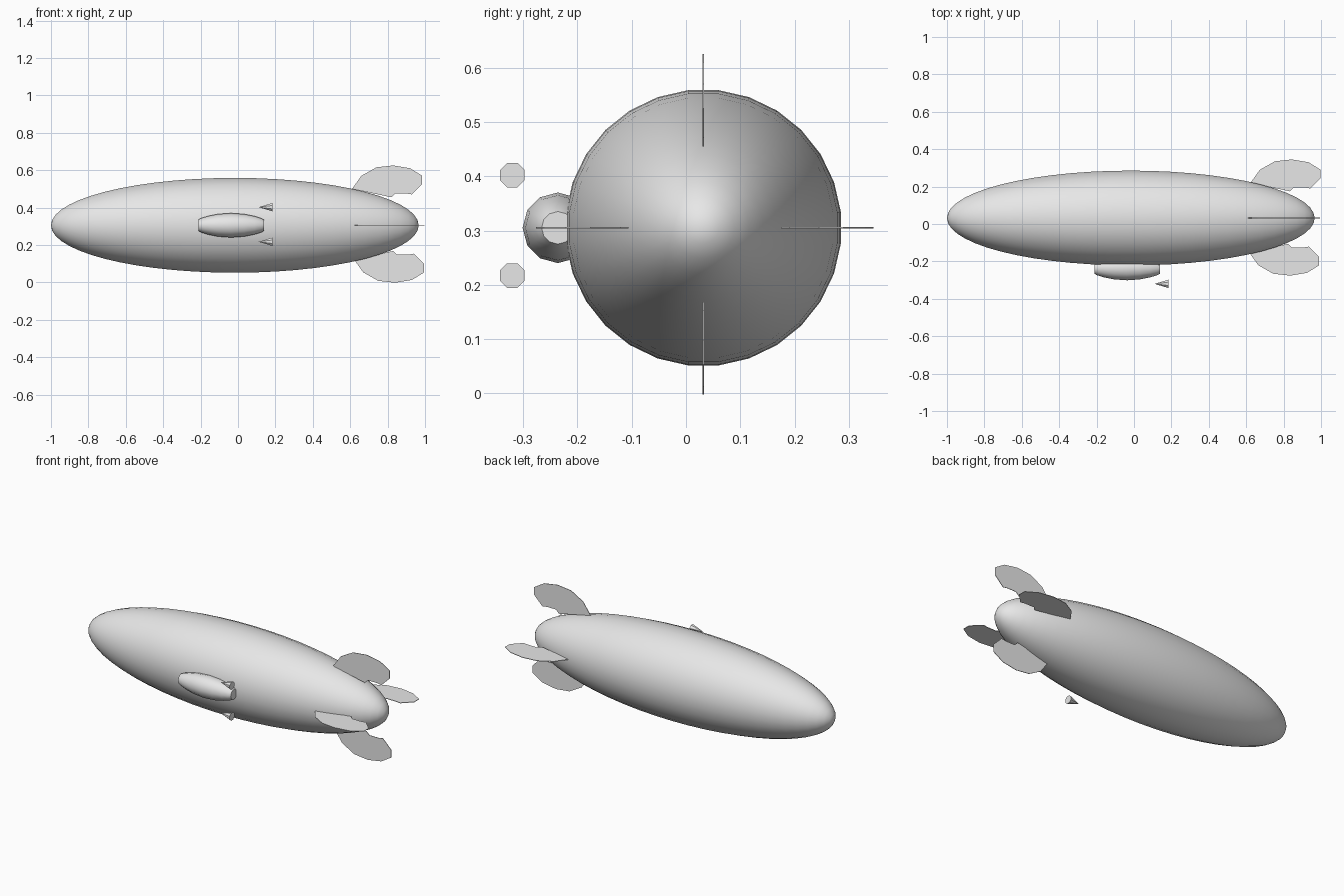
import bpy, bmesh, math
from mathutils import Matrix, Vector

cube = bpy.data.objects.get("Cube")
if cube:
    bpy.data.objects.remove(cube, do_unlink=True)

CY, CZ = 0.032, 0.305          # long axis of the airship

grey = bpy.data.materials.new("light grey")
grey.diffuse_color = (0.8, 0.8, 0.8, 1)
grey.use_nodes = True
grey.node_tree.nodes["Principled BSDF"].inputs["Base Color"].default_value = (0.8, 0.8, 0.8, 1)


def finish(name, bm, smooth=None):
    bmesh.ops.recalc_face_normals(bm, faces=bm.faces[:])
    mesh = bpy.data.meshes.new(name)
    bm.to_mesh(mesh)
    bm.free()
    mesh.materials.append(grey)
    obj = bpy.data.objects.new(name, mesh)
    bpy.context.collection.objects.link(obj)
    if smooth:
        bpy.ops.object.select_all(action='DESELECT')
        obj.select_set(True)
        bpy.context.view_layer.objects.active = obj
        bpy.ops.object.shade_smooth_by_angle(angle=math.radians(smooth))
    return obj


def lathe_x(name, profile, centre, sides, turn=0.0, smooth=None):
    """Revolve (x, radius) pairs around a line parallel to x, capping both ends."""
    bm = bmesh.new()
    rings = []
    for x, r in profile:
        count = sides if r > 0 else 1
        rings.append([bm.verts.new((x,
                                    centre[0] + r * math.cos((k + turn) * math.tau / sides),
                                    centre[1] + r * math.sin((k + turn) * math.tau / sides)))
                      for k in range(count)])
    for a, b in zip(rings, rings[1:]):
        for k in range(sides):
            n = (k + 1) % sides
            quad = [a[k % len(a)], a[n % len(a)], b[n % len(b)], b[k % len(b)]]
            bm.faces.new(list(dict.fromkeys(quad)))
    for ring in (rings[0], rings[-1]):
        if len(ring) > 1:
            bm.faces.new(ring)
    return finish(name, bm, smooth)


# Hull: long ellipsoid with its poles at nose and tail
N = 28
hull = [(-0.017 - 0.983 * math.cos(math.pi * i / N),
         0.255 * math.sin(math.pi * i / N) if 0 < i < N else 0) for i in range(N + 1)]
lathe_x("hull", hull, (CY, CZ), 28, 0.5, smooth=60)

# Gondola: small blunt-ended ellipsoid sunk into the front side
half = [(0.175, 0.030), (0.160, 0.038), (0.125, 0.049), (0.070, 0.060)]
gondola = [(-0.037 - x, r) for x, r in half] + [(-0.037, 0.065)] \
    + [(-0.037 + x, r) for x, r in reversed(half)]
lathe_x("gondola", gondola, (-0.236, CZ), 12, smooth=40)

# Engines: two eight-sided cones beside the gondola, pointing to the nose
for name, z in (("upper_engine", 0.402), ("lower_engine", 0.217)):
    lathe_x(name, [(0.11, 0), (0.185, 0.0245)], (-0.32, z), 8, 0.5)

# Tail fins: one outline (x, distance from axis) turned around the hull axis
outline = [(0.61, 0.195), (0.66, 0.265), (0.74, 0.31), (0.83, 0.32), (0.92, 0.305),
           (0.985, 0.265), (0.985, 0.22), (0.93, 0.165), (0.90, 0.17),
           (0.84, 0.17), (0.82, 0.15)]
fins = (("top_fin", 90, 0, 0), ("bottom_fin", 270, 0.01, -0.013),
        ("back_fin", 0, 0.013, -0.007), ("front_fin", 180, 0.005, -0.012))
for name, angle, dx, dr in fins:
    bm = bmesh.new()
    face = bm.faces.new([bm.verts.new((x + dx, r + dr, -0.0015)) for x, r in outline])
    side = bmesh.ops.extrude_face_region(bm, geom=[face], use_keep_orig=True)
    bmesh.ops.translate(bm, vec=Vector((0, 0, 0.003)),
                        verts=[v for v in side["geom"] if isinstance(v, bmesh.types.BMVert)])
    bm.transform(Matrix.Translation((0, CY, CZ)) @ Matrix.Rotation(math.radians(angle), 4, 'X'))
    finish(name, bm)
